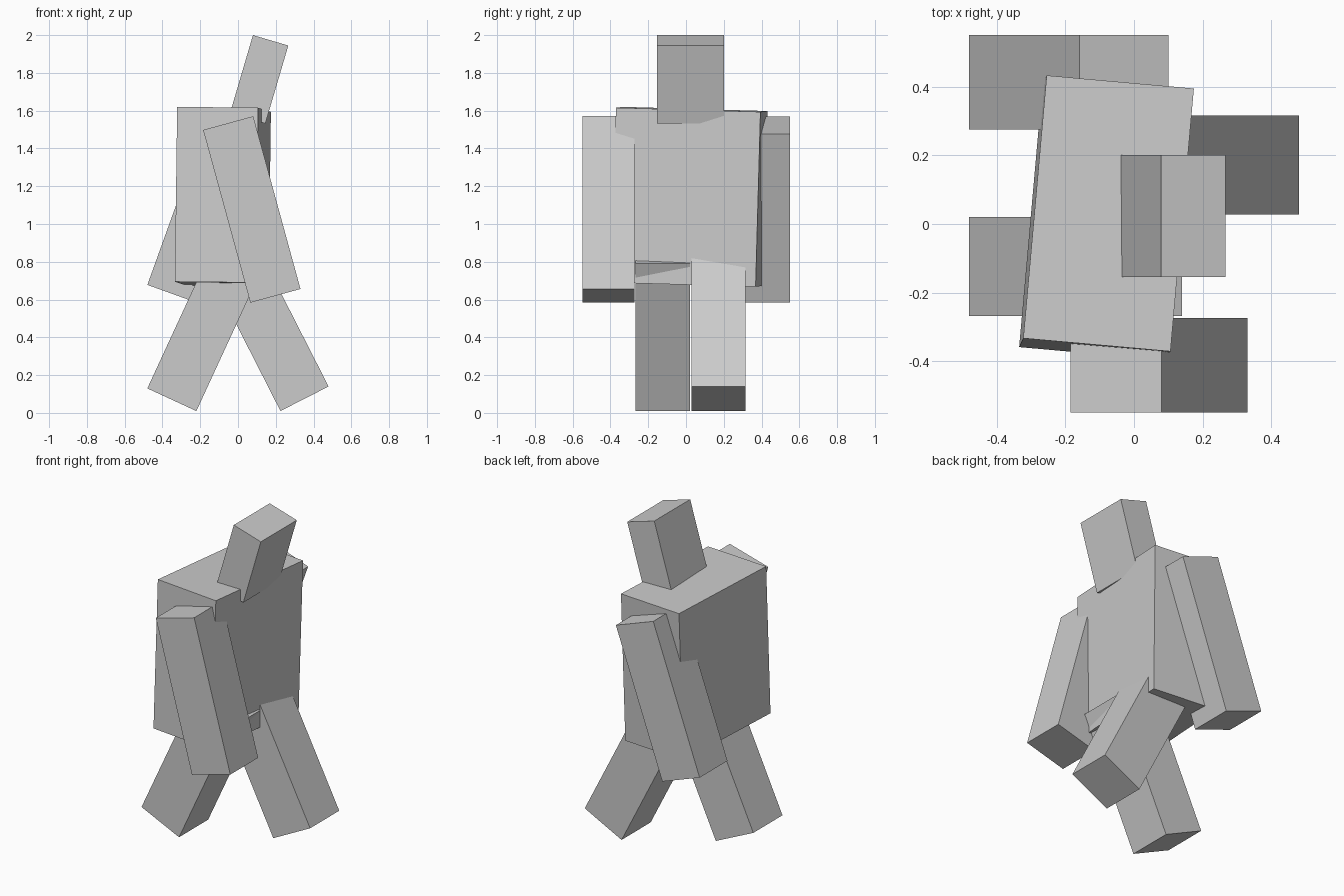
import bpy
from math import radians

cube = bpy.data.objects.get("Cube")
if cube:
    bpy.data.objects.remove(cube, do_unlink=True)

# One plain grey for the whole figure
grey = bpy.data.materials.new("plain_grey")
grey.use_nodes = True
colour = (0.6, 0.6, 0.6, 1)
grey.diffuse_color = colour
grey.node_tree.nodes["Principled BSDF"].inputs["Base Color"].default_value = colour


def block(name, centre, size, angles):
    """Add a flat-sided box, turned by angles in degrees."""
    bpy.ops.mesh.primitive_cube_add(size=1, location=centre,
                                    rotation=[radians(a) for a in angles])
    part = bpy.context.object
    part.name = name
    part.scale = size
    bpy.ops.object.transform_apply(location=False, rotation=False, scale=True)
    part.data.materials.append(grey)
    return part


# Body, twisted slightly by the stride
block("torso", (-0.08, 0.018, 1.144), (0.43, 0.768, 0.926), (-1.65, 0.6, -5.1))

# Head, leaning forward
block("head", (0.112, 0.023, 1.766), (0.195, 0.355, 0.43), (0, 16.4, 0))

# Arms, swinging in opposite directions
arm = (0.275, 0.275, 0.948)
block("front_arm", (0.073, -0.411, 1.077), arm, (0, -15.3, 0))
block("back_arm", (-0.19, 0.413, 1.077), arm, (0, 19.8, 0))

# Legs, mid-stride
leg = (0.286, 0.288, 0.86)
block("front_leg", (-0.17, -0.124, 0.46), leg, (0, 24.8, 0))
block("back_leg", (0.157, 0.172, 0.458), leg, (0, -27, 0))
